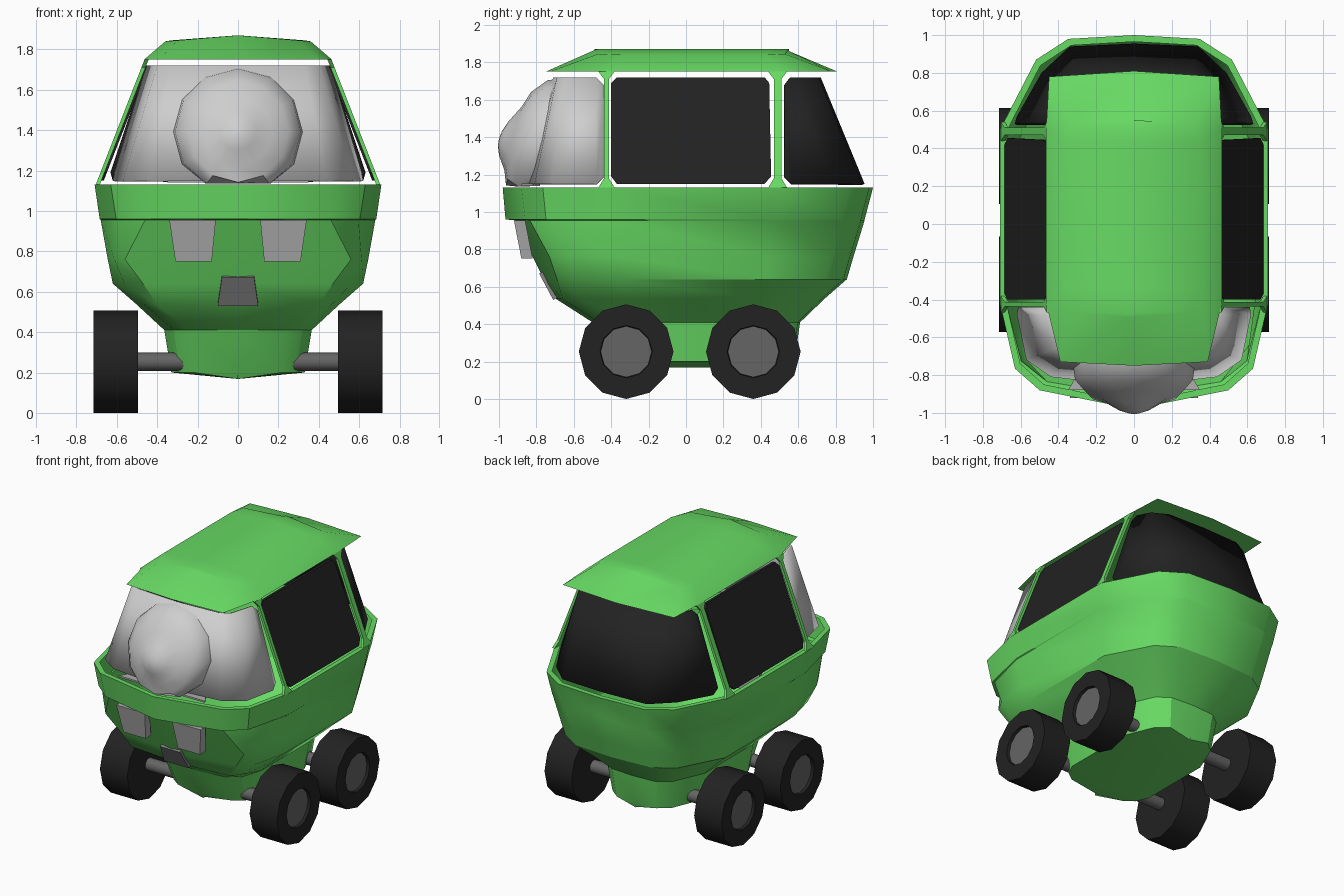
import bpy, bmesh, math
from mathutils import Vector

if "Cube" in bpy.data.objects:
    bpy.data.objects.remove(bpy.data.objects["Cube"])


def material(name, rgb):
    m = bpy.data.materials.new(name)
    m.diffuse_color = (*rgb, 1)
    m.use_nodes = True
    m.node_tree.nodes["Principled BSDF"].inputs["Base Color"].default_value = m.diffuse_color
    return m


GREEN = material("green paint", (0.138, 0.71, 0.127))
BLACK = material("black", (0.016, 0.016, 0.016))
PALE = material("pale grey", (0.62, 0.62, 0.62))
LIGHT = material("lamp grey", (0.42, 0.42, 0.42))
MID = material("plate grey", (0.22, 0.22, 0.22))
HUB = material("hub grey", (0.13, 0.13, 0.13))


def make(name, verts, faces, mat, smooth=None, thick=0, centre=None):
    """Mesh object; open sheets are turned to face away from centre."""
    me = bpy.data.meshes.new(name)
    bm = bmesh.new()
    vs = [bm.verts.new(v) for v in verts]
    for f in faces:
        bm.faces.new([vs[i] for i in f])
    bmesh.ops.remove_doubles(bm, verts=bm.verts, dist=1e-4)
    bmesh.ops.recalc_face_normals(bm, faces=bm.faces)
    if centre:
        bm.normal_update()
        c = Vector(centre)
        if sum(f.normal.dot(f.calc_center_median() - c) * f.calc_area() for f in bm.faces) < 0:
            bmesh.ops.reverse_faces(bm, faces=bm.faces)
    bm.to_mesh(me)
    bm.free()
    me.materials.append(mat)
    ob = bpy.data.objects.new(name, me)
    bpy.context.collection.objects.link(ob)
    if thick:
        mod = ob.modifiers.new("thickness", 'SOLIDIFY')
        mod.thickness, mod.offset = thick, -1
    if smooth:
        bpy.ops.object.select_all(action='DESELECT')
        ob.select_set(True)
        bpy.context.view_layer.objects.active = ob
        bpy.ops.object.shade_smooth_by_angle(angle=math.radians(smooth))
    return ob


def loft(name, rings, mat, closed=True, cap=False, **kw):
    n = len(rings[0])
    faces = []
    for r in range(len(rings) - 1):
        for i in range(n if closed else n - 1):
            j = (i + 1) % n
            faces.append((r * n + i, r * n + j, (r + 1) * n + j, (r + 1) * n + i))
    if cap:
        faces.append(tuple(range(n)))
    return make(name, [p for ring in rings for p in ring], faces, mat, **kw)


def prism(name, pts, offset, mat):
    """Flat outline extruded by an offset vector."""
    o = Vector(offset)
    return loft(name, [pts, [Vector(p) + o for p in pts]], mat, cap=True).data, pts


def solid(name, pts, offset, mat):
    n = len(pts)
    o = Vector(offset)
    verts = [Vector(p) for p in pts] + [Vector(p) + o for p in pts]
    faces = [tuple(range(n)), tuple(range(2 * n - 1, n - 1, -1))]
    faces += [(i, (i + 1) % n, n + (i + 1) % n, n + i) for i in range(n)]
    return make(name, verts, faces, mat)


def full(half):
    """Mirror a half ring running from front centre to back centre."""
    return half + [(-x, y, z) for x, y, z in reversed(half[1:-1])]


# Body shell: stacked rings from the sill down to the keel
def body_ring(z, f, cx, cy, sx, b):
    return [(0, f, z), (cx, cy, z), (cx + 0.62 * (sx - cx), cy * 0.87, z),
            (sx, -0.42 * b, z), (sx, 0.5 * b, z),
            (0.73 * sx, 0.87 * b, z), (0.49 * sx, 0.98 * b, z), (0, b, z)]


levels = [(1.13, -0.98, 0.50, -0.88, 0.71, 1.0),
          (0.96, -0.965, 0.47, -0.86, 0.685, 0.955),
          (0.955, -0.91, 0.46, -0.835, 0.68, 0.955),
          (0.76, -0.82, 0.56, -0.73, 0.645, 0.895),
          (0.64, -0.76, 0.47, -0.69, 0.62, 0.86),
          (0.535, -0.695, 0.40, -0.66, 0.50, 0.74),
          (0.41, -0.50, 0.24, -0.47, 0.365, 0.61),
          (0.20, -0.40, 0.22, -0.38, 0.33, 0.58)]
halves = [body_ring(*l) for l in levels]
lip = [(x * 0.955, y * 0.965, z) for x, y, z in halves[0]]
keel = [(0, y, 0.168) for x, y, z in halves[-1]]
loft("body", [full(h) for h in [lip] + halves + [keel]], GREEN, smooth=32, centre=(0, 0, 0.9))

# Roof: flat eave, sloping rim and a low ridge
eave = [(0, -.75, 1.75), (.39, -.73, 1.75), (.465, -.42, 1.75),
        (.465, .5, 1.75), (.45, .78, 1.75), (0, .81, 1.75)]
rim = [(0, -.49, 1.865), (.30, -.47, 1.845), (.36, -.34, 1.84),
       (.36, .43, 1.84), (.33, .53, 1.845), (0, .55, 1.86)]
ridge = [(0, y, 1.87) for x, y, z in rim]
loft("roof", [full(h) for h in (eave, rim, ridge)], GREEN, cap=True, smooth=40)


# Wrap-around glass: columns of (x, y) at the bottom and top, clipped at the ends
def wrap_glass(name, low, high, mat, t):
    cols = []
    for k, ((x0, y0), (x1, y1)) in enumerate(zip(low, high)):
        a, b = Vector((x0, y0, 1.15)), Vector((x1, y1, 1.72))
        clip = 0.07 if k == len(low) - 1 else 0
        cols.append((a.lerp(b, clip), b.lerp(a, clip)))
    flip = [tuple(Vector((-p.x, p.y, p.z)) for p in c) for c in reversed(cols[1:])]
    cols = flip + cols
    loft(name, [[c[0] for c in cols], [c[1] for c in cols]], mat, closed=False,
         smooth=35, thick=t, centre=(0, 0, 1.3))


wrap_glass("rear_window",
           [(0, .955), (.34, .94), (.49, .80), (.62, .57), (.645, .53)],
           [(0, .72), (.29, .71), (.40, .65), (.445, .56), (.455, .53)], BLACK, 0.015)
wrap_glass("windscreen",
           [(0, -.86), (.44, -.81), (.57, -.72), (.62, -.48), (.625, -.44)],
           [(0, -.71), (.33, -.69), (.40, -.65), (.45, -.48), (.455, -.44)], PALE, 0.015)

# Side windows and pillars lie on the leaning cabin side
for s in (1, -1):
    def side(y, z, out=0.0):
        return (s * (0.685 - (z - 1.15) * 0.39 + out), y, z)

    outline = [(-.37, 1.15), (.42, 1.15), (.455, 1.19), (.445, 1.69), (.42, 1.72),
               (-.37, 1.72), (-.40, 1.69), (-.40, 1.19)]
    solid("side_window", [side(y, z) for y, z in outline], (-0.02 * s, 0, 0), BLACK)
    for name, y, w in (("front_pillar", -.425, .013), ("rear_pillar", .49, .02)):
        shape = [(y - w - .03, 1.13), (y + w + .03, 1.13), (y + w, 1.18), (y + w, 1.71),
                 (y + w + .03, 1.75), (y - w - .03, 1.75), (y - w, 1.71), (y - w, 1.18)]
        solid(name, [side(a, z, 0.012) for a, z in shape], (-0.02 * s, 0, 0), GREEN)

# Nose dome, leaning with the windscreen
rings = []
for r, h in ((.32, 0), (.312, .06), (.25, .13), (.17, .16), (.09, .21), (.04, .23), (0, .235)):
    ring = []
    for k in range(12):
        a = k * math.tau / 12
        z = max(1.392 + r * math.cos(a), 1.135)
        ring.append((r * math.sin(a), -0.765 + (z - 1.392) * 0.27 - h, z))
    rings.append(ring)
loft("dome", rings, PALE, smooth=40, centre=(0, -0.6, 1.39))
solid("dome_base", [(-.35, -.88, 1.14), (.35, -.88, 1.14), (.29, -.78, 1.14), (-.29, -.78, 1.14)],
      (0, 0, 0.012), LIGHT)

# Headlamps and number plate
for s in (1, -1):
    solid("headlamp", [(s * .34, -.92, .955), (s * .11, -.92, .955),
                       (s * .13, -.88, .75), (s * .31, -.88, .75)], (0, 0.06, 0), LIGHT)
solid("front_plate", [(-.08, -.785, .67), (.08, -.785, .67), (.10, -.71, .53), (-.10, -.71, .53)],
      (0, 0.04, 0.02), MID)


# Wheels with recessed hubs, joined by axles
def circle(x, r, y, n=12):
    return [(x, y + r * math.cos(k * math.tau / n), 0.253 + r * math.sin(k * math.tau / n))
            for k in range(n)]


for y in (-.32, .36):
    for s in (1, -1):
        loft("wheel", [circle(s * x, r, y) for x, r in
                       ((.495, .0), (.495, .253), (.715, .253), (.715, .14), (.69, .135), (.69, 0))],
             BLACK, smooth=35)
        loft("hub", [circle(s * x, r, y) for x, r in ((.685, .137), (.695, .137), (.695, 0))],
             HUB, centre=(0, y, .25))
    loft("axle", [circle(-.5, .045, y), circle(.5, .045, y)], HUB, smooth=35, centre=(0, y, .253))
